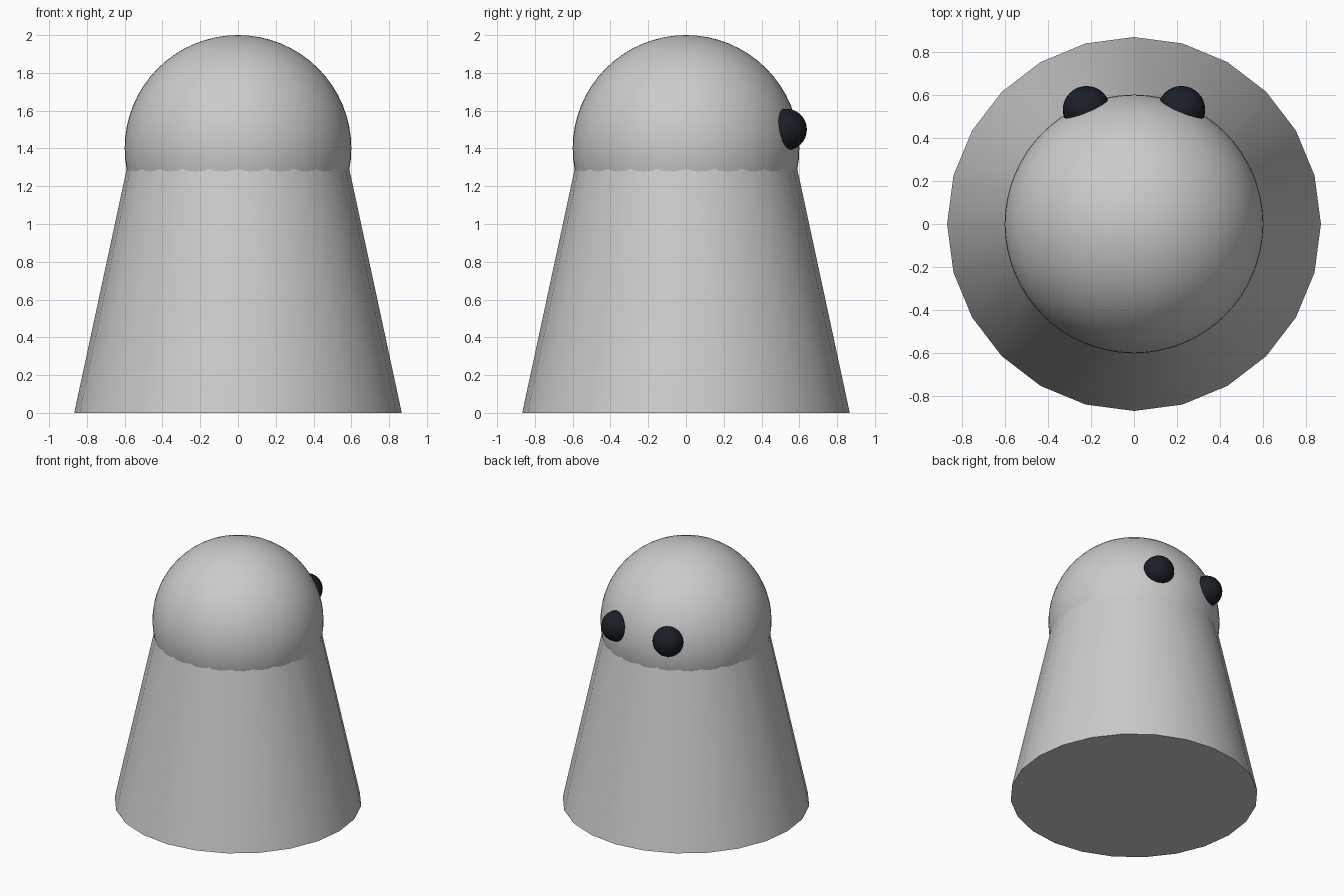
import bpy
from math import radians

if "Cube" in bpy.data.objects:
    bpy.data.objects.remove(bpy.data.objects["Cube"])


def finish(name, angle=40):
    obj = bpy.context.object
    obj.name = name
    bpy.ops.object.shade_smooth_by_angle(angle=radians(angle))
    return obj


def ball(name, radius, location, segments, rings):
    bpy.ops.mesh.primitive_uv_sphere_add(segments=segments, ring_count=rings,
                                         radius=radius, location=location)
    return finish(name)


# Tapered 24-sided body, closed underneath, ending inside the head
bpy.ops.mesh.primitive_cone_add(vertices=24, radius1=0.867, radius2=0.566,
                                depth=1.4, location=(0, 0, 0.7))
finish("body")

# Round head
ball("head", 0.6, (0, 0, 1.4), 64, 32)

# Dark eyes, mirrored across x, on the +y side
dark = bpy.data.materials.new("dark_eye")
dark.diffuse_color = (0.01, 0.014, 0.02, 1)
dark.use_nodes = True
dark.node_tree.nodes["Principled BSDF"].inputs["Base Color"].default_value = dark.diffuse_color
for side, name in ((-1, "eye_left"), (1, "eye_right")):
    eye = ball(name, 0.11, (side * 0.22, 0.53, 1.5), 32, 16)
    eye.data.materials.append(dark)
